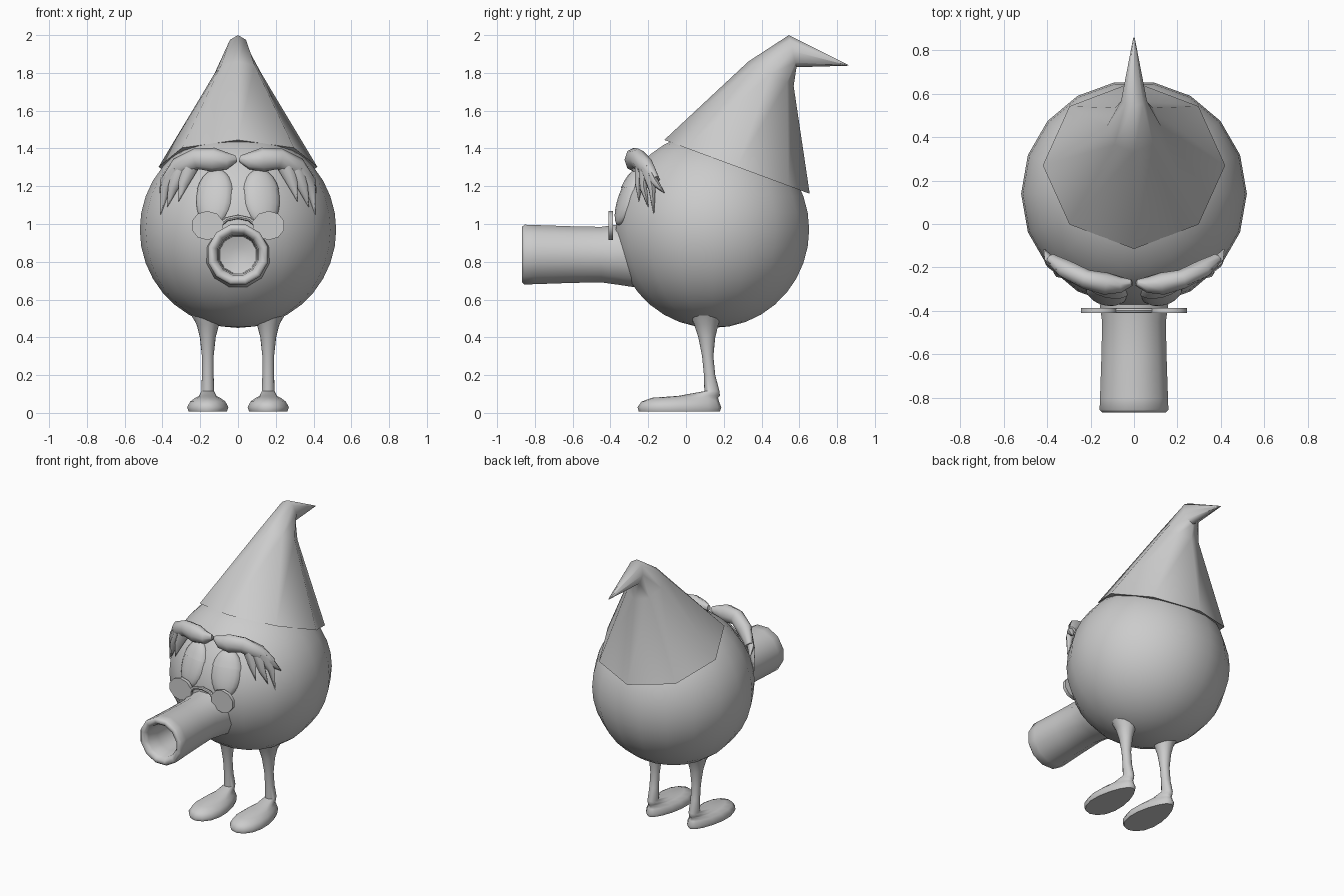
import bpy, bmesh, math
from mathutils import Vector, Matrix

if "Cube" in bpy.data.objects:
    bpy.data.objects.remove(bpy.data.objects["Cube"])

grey = bpy.data.materials.new("plain_grey")
grey.diffuse_color = (0.6, 0.6, 0.6, 1)
grey.use_nodes = True
grey.node_tree.nodes["Principled BSDF"].inputs["Base Color"].default_value = grey.diffuse_color


def finish(name, bm, angle=40):
    bmesh.ops.recalc_face_normals(bm, faces=bm.faces)
    me = bpy.data.meshes.new(name)
    bm.to_mesh(me)
    bm.free()
    ob = bpy.data.objects.new(name, me)
    bpy.context.collection.objects.link(ob)
    me.materials.append(grey)
    bpy.ops.object.select_all(action='DESELECT')
    ob.select_set(True)
    bpy.context.view_layer.objects.active = ob
    bpy.ops.object.shade_smooth_by_angle(angle=math.radians(angle))
    return ob


def loft(bm, rings, caps=True):
    """Skin rings of equal point count."""
    vs = [[bm.verts.new(p) for p in r] for r in rings]
    n = len(vs[0])
    for a, b in zip(vs, vs[1:]):
        for i in range(n):
            j = (i + 1) % n
            bm.faces.new((a[i], a[j], b[j], b[i]))
    if caps:
        bm.faces.new(vs[0])
        bm.faces.new(vs[-1])


def ellipse(c, u, v, n, phase=0.0):
    c, u, v = Vector(c), Vector(u), Vector(v)
    return [c + u * math.cos(phase + math.tau * i / n) + v * math.sin(phase + math.tau * i / n)
            for i in range(n)]


def tube(bm, pts, radii, n=8, flat=1.0):
    """Tapered tube along points, optionally flattened along y."""
    pts = [Vector(p) for p in pts]
    rings = []
    for i, p in enumerate(pts):
        d = (pts[min(i + 1, len(pts) - 1)] - pts[max(i - 1, 0)]).normalized()
        u = d.cross(Vector((0, 1, 0))).normalized()
        rings.append(ellipse(p, u * radii[i], d.cross(u) * radii[i] * flat, n))
    loft(bm, rings)


# Round body
bm = bmesh.new()
bmesh.ops.create_uvsphere(bm, u_segments=18, v_segments=18, radius=0.52,
                          matrix=Matrix.Translation((0, 0.14, 0.97)) @ Matrix.Rotation(math.radians(10), 4, 'Z'))
finish("body", bm)

# Hollow snout: outer wall, rolled rim, inner wall, closed at the back
bm = bmesh.new()
profile = [(-0.2, 0.19), (-0.36, 0.165), (-0.45, 0.152), (-0.6, 0.155), (-0.8, 0.162), (-0.855, 0.164),
           (-0.868, 0.152), (-0.865, 0.13), (-0.84, 0.112), (-0.75, 0.105), (-0.6, 0.1), (-0.58, 0.04)]
loft(bm, [ellipse((0, y, 0.838), (r, 0, 0), (0, 0, r), 12, math.pi / 12) for y, r in profile])
finish("snout", bm, 60)

# Pointed hat bending backwards: front point, back point, half width of each ring
bm = bmesh.new()
hat = [((-0.115, 1.445), (0.655, 1.16), 0.42), ((0.33, 1.86), (0.57, 1.73), 0.125),
       ((0.545, 2.0), (0.585, 1.83), 0.06), ((0.86, 1.842), (0.86, 1.838), 0.003)]
rings = []
for (fy, fz), (by, bz), w in hat:
    mid = (0, (fy + by) / 2, (fz + bz) / 2)
    rings.append(ellipse(mid, (w, 0, 0), (0, (by - fy) / 2, (bz - fz) / 2), 8))
loft(bm, rings)
finish("hat", bm, 60)

for side, s in (("left", -1), ("right", 1)):
    # Eye, lying along the curve of the face
    place = (Matrix.Translation((s * 0.125, -0.308, 1.14)) @ Matrix.Rotation(s * math.radians(14), 4, 'Z')
             @ Matrix.Rotation(math.radians(-20), 4, 'X'))
    bm = bmesh.new()
    bmesh.ops.create_uvsphere(bm, u_segments=16, v_segments=12, radius=1,
                              matrix=place @ Matrix.Diagonal((0.1, 0.045, 0.155, 1)))
    finish(side + "_eye", bm)

    # Upper eyelid: top half of a slightly larger shell
    bm = bmesh.new()
    bmesh.ops.create_uvsphere(bm, u_segments=16, v_segments=12, radius=1)
    bmesh.ops.delete(bm, geom=[v for v in bm.verts if v.co.z < 0.2], context='VERTS')
    bm.transform(place @ Matrix.Diagonal((0.104, 0.05, 0.16, 1)))
    finish(side + "_eyelid", bm)

    # Bushy brow with hanging tufts
    bm = bmesh.new()
    tube(bm, [(s * x, y, z) for x, y, z in ((0.01, -0.27, 1.345), (0.06, -0.28, 1.335), (0.13, -0.275, 1.34),
                                            (0.22, -0.255, 1.345), (0.31, -0.21, 1.30), (0.38, -0.16, 1.23))],
         [0.018, 0.045, 0.064, 0.056, 0.055, 0.03], flat=0.8)
    tufts = [((0.31, -0.21, 1.30), (0.39, -0.165, 1.22), (0.415, -0.115, 1.165)),
             ((0.32, -0.21, 1.29), (0.385, -0.18, 1.19), (0.41, -0.17, 1.05)),
             ((0.30, -0.22, 1.29), (0.345, -0.225, 1.19), (0.375, -0.20, 1.09)),
             ((0.25, -0.24, 1.31), (0.29, -0.25, 1.21), (0.315, -0.25, 1.12))]
    for t in tufts:
        tube(bm, [(s * x, y, z) for x, y, z in t], [0.045, 0.027, 0.002], n=6, flat=0.8)
    finish(side + "_brow", bm, 60)

    # Spectacle lens
    bm = bmesh.new()
    loft(bm, [ellipse((s * 0.162, y, 0.992), (0.087, 0, 0), (0, 0, 0.077), 10, math.pi / 10)
              for y in (-0.41, -0.386)])
    finish(side + "_lens", bm)

    # Leg flowing into a flat egg-shaped foot: z, y centre, half width, half length, toe widening
    bm = bmesh.new()
    rings = []
    for z, cy, rx, ry, egg in ((0.008, -0.035, 0.1, 0.215, 0.25), (0.03, -0.035, 0.108, 0.222, 0.25),
                               (0.06, -0.03, 0.092, 0.205, 0.25), (0.08, -0.005, 0.066, 0.175, 0.2),
                               (0.09, 0.07, 0.046, 0.11, 0.1), (0.115, 0.137, 0.034, 0.04, 0),
                               (0.2, 0.125, 0.031, 0.03, 0), (0.3, 0.115, 0.031, 0.03, 0),
                               (0.4, 0.11, 0.042, 0.045, 0), (0.47, 0.107, 0.06, 0.065, 0),
                               (0.53, 0.107, 0.095, 0.092, 0)):
        angles = [math.tau * i / 16 for i in range(16)]
        rings.append([(s * 0.16 + rx * math.sin(a) * (1 - egg * math.cos(a)), cy + ry * math.cos(a), z)
                      for a in angles])
    loft(bm, rings)
    finish(side + "_leg", bm, 60)

# Spectacle bridge
bm = bmesh.new()
tube(bm, [(-0.09, -0.398, 1.0), (-0.06, -0.398, 1.025), (0, -0.398, 1.038), (0.06, -0.398, 1.025),
          (0.09, -0.398, 1.0)], [0.012] * 5)
finish("spectacle_bridge", bm)
